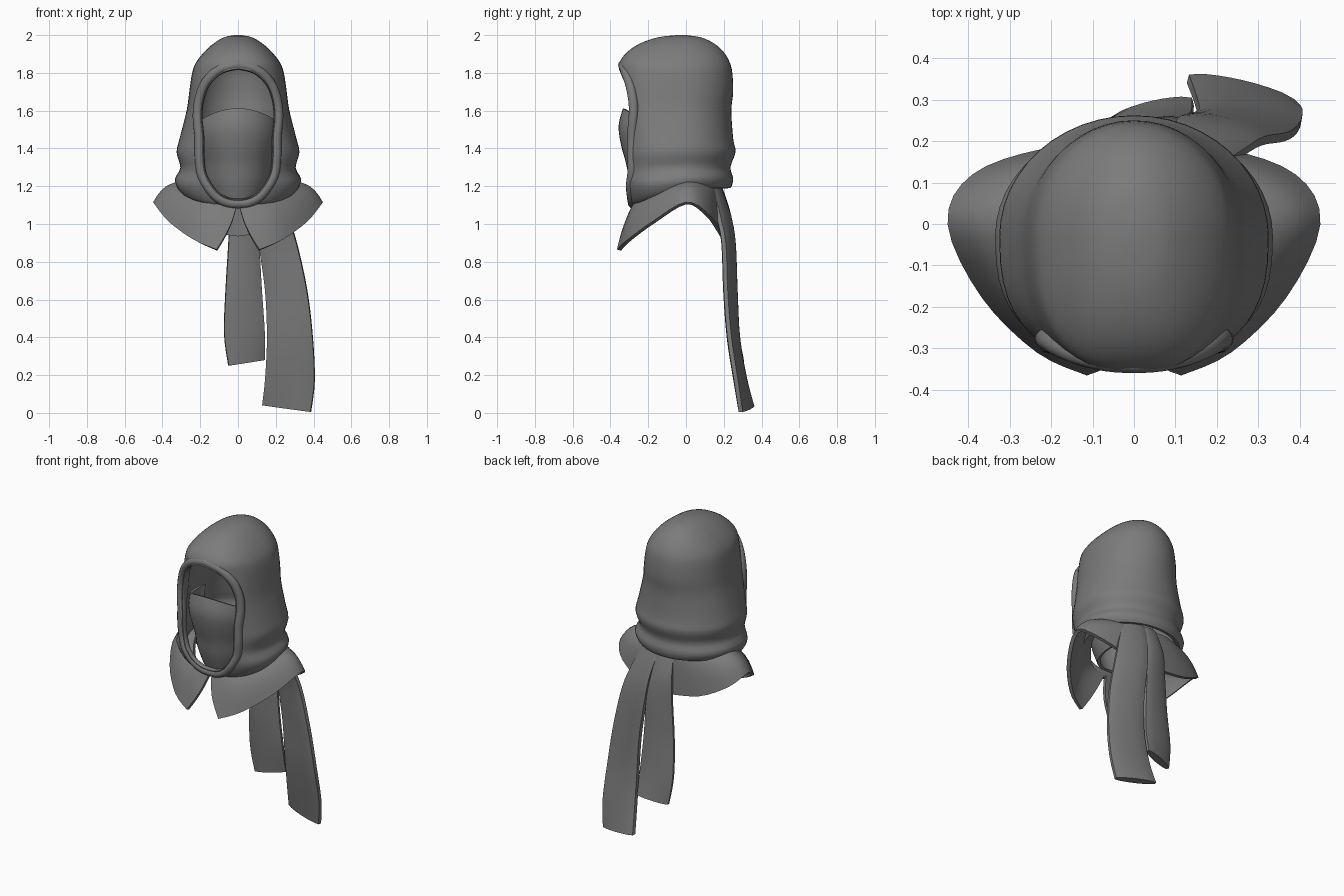
import bpy, bmesh, math
from mathutils import Vector

if "Cube" in bpy.data.objects:
    bpy.data.objects.remove(bpy.data.objects["Cube"])

cloth = bpy.data.materials.new("dark_grey_cloth")
cloth.diffuse_color = (0.2, 0.2, 0.2, 1)
cloth.use_nodes = True
cloth.node_tree.nodes["Principled BSDF"].inputs["Base Color"].default_value = cloth.diffuse_color


def spline(pts, n):
    """Catmull-Rom resampling of tuples of any length."""
    out = []
    for i in range(len(pts) - 1):
        a, b, c, d = (pts[max(i - 1, 0)], pts[i], pts[i + 1], pts[min(i + 2, len(pts) - 1)])
        for k in range(n):
            t = k / n
            out.append(tuple(0.5 * (2 * q + (r - p) * t + (2 * p - 5 * q + 4 * r - s) * t * t
                                    + (3 * q - p - 3 * r + s) * t ** 3)
                             for p, q, r, s in zip(a, b, c, d)))
    return out + [tuple(pts[-1])]


def finish(ob, angle=40):
    bpy.ops.object.select_all(action='DESELECT')
    ob.select_set(True)
    bpy.context.view_layer.objects.active = ob
    for m in list(ob.modifiers):
        bpy.ops.object.modifier_apply(modifier=m.name)
    bpy.ops.object.shade_smooth_by_angle(angle=math.radians(angle))


def grid(name, rows, wrap=False, caps=False):
    """Skin rows of points; wrap closes each row, caps closes both ends."""
    bm = bmesh.new()
    vs = [[bm.verts.new(p) for p in r] for r in rows]
    n = len(rows[0])
    for a, b in zip(vs, vs[1:]):
        for j in range(n if wrap else n - 1):
            k = (j + 1) % n
            bm.faces.new((a[j], a[k], b[k], b[j]))
    if caps:
        bm.faces.new(vs[0][::-1])
        bm.faces.new(vs[-1])
    bmesh.ops.recalc_face_normals(bm, faces=bm.faces)
    me = bpy.data.meshes.new(name)
    bm.to_mesh(me)
    bm.free()
    me.materials.append(cloth)
    ob = bpy.data.objects.new(name, me)
    bpy.context.collection.objects.link(ob)
    return ob


def thicken(ob, t, offset=0):
    m = ob.modifiers.new("thickness", 'SOLIDIFY')
    m.thickness, m.offset = t, offset


# Hood rows: front z, back z, half width, front y, back y, front squareness
HOOD = spline([
    (1.09, 1.20, .265, -.275, .20, 2.5), (1.12, 1.19, .305, -.30, .235, 2.5),
    (1.20, 1.24, .335, -.325, .25, 2.6), (1.28, 1.30, .305, -.335, .235, 2.6),
    (1.37, 1.38, .325, -.337, .262, 2.6), (1.45, 1.45, .310, -.34, .25, 2.6),
    (1.60, 1.60, .272, -.358, .24, 2.6), (1.70, 1.70, .258, -.36, .25, 2.6),
    (1.80, 1.80, .243, -.355, .245, 2.6), (1.855, 1.855, .222, -.352, .232, 2.6),
    (1.91, 1.91, .180, -.312, .20, 2.5), (1.955, 1.955, .130, -.245, .15, 2.4),
    (1.988, 1.988, .075, -.15, .08, 2.2), (2.0, 2.0, .02, -.05, .0, 2)], 3)
YC = -.03


def hood_ring(row, inset=0, drop=0, seg=48):
    zf, zb, w, yf, yb, n = row
    w, yf, yb = max(w - inset, .004), min(yf + inset, YC - .004), max(yb - inset, YC + .004)
    ring = []
    for i in range(seg):
        a = 2 * math.pi * i / seg
        c, s = math.cos(a), math.sin(a)
        e = 2 / n if s < 0 else 1
        x = w * math.copysign(abs(c) ** e, c)
        y = YC + (YC - yf if s < 0 else yb - YC) * math.copysign(abs(s) ** e, s)
        f = min(max((y - yf) / (yb - yf), 0), 1)
        ring.append((x, y, zf + (zb - zf) * min(1, f * 1.7) - drop))
    return ring


def hood_y(x, z):
    for p, q in zip(HOOD, HOOD[1:]):
        if p[0] <= z <= q[0]:
            f = (z - p[0]) / (q[0] - p[0])
            r = [i + (j - i) * f for i, j in zip(p, q)]
            return YC - (YC - r[3]) * max(0, 1 - (abs(x) / r[2]) ** r[5]) ** (1 / r[5])


hood = grid("hood", [hood_ring(r) for r in HOOD], True, True)

# Hollow the hood, then cut the face opening
hollow_rows = [hood_ring(r, .035, .03) for r in HOOD]
hollow_rows.insert(0, [(x, y, .9) for x, y, z in hollow_rows[0]])
hollow = grid("hollow_cutter", hollow_rows, True, True)
half = spline([(0, 1.822), (.085, 1.80), (.15, 1.74), (.183, 1.66), (.193, 1.57), (.183, 1.46),
               (.182, 1.36), (.168, 1.26), (.11, 1.17), (.05, 1.135), (0, 1.13)], 4)
outline = half + [(-x, z) for x, z in half[-2:0:-1]]
opening = grid("opening_cutter", [[(x, y, z) for x, z in outline] for y in (-.6, -.12)], True, True)
for cutter in (hollow, opening):
    m = hood.modifiers.new("cut", 'BOOLEAN')
    m.operation, m.object, m.solver = 'DIFFERENCE', cutter, 'EXACT'
finish(hood)
for cutter in (hollow, opening):
    bpy.data.objects.remove(cutter)

# Soft rolled rim, mostly buried in the cloth around the face opening
R = .026
rim_rows = []
for i in list(range(len(outline))) + [0]:
    (x, z), p0, p1 = outline[i], outline[i - 1], outline[(i + 1) % len(outline)]
    t = Vector((p1[0] - p0[0], 0, p1[1] - p0[1])).normalized()
    u = Vector((-t.z, 0, t.x))                      # outward from the opening
    v = Vector((0, 1, 0))
    p = Vector((x, hood_y(x, z) + .022, z)) + u * .021
    rim_rows.append([p + R * (u * math.cos(k * math.pi / 6) + v * math.sin(k * math.pi / 6))
                     for k in range(12)])
finish(grid("hood_rim", rim_rows, True), 60)

# Face mask: curved sheet with centre z, side drop, half width, front y
MASK = spline([(1.61, .075, .212, -.325), (1.52, .05, .205, -.348), (1.42, .03, .193, -.335),
               (1.32, 0, .183, -.308), (1.22, 0, .172, -.29), (1.13, 0, .145, -.262)], 3)
rows = []
for zc, drop, w, yf in MASK:
    row = []
    for i in range(25):
        a = math.radians(-105 + 210 * i / 24)
        side = math.sin(min(abs(a), math.pi / 2)) ** 2
        row.append((w * math.sin(a), yf + .22 * (1 - math.cos(a)), zc - drop * side))
    rows.append(row)
mask = grid("face_mask", rows)
thicken(mask, .018)
finish(mask)

# Collar: neck edge to hem, front to back, split at the front
NECK = [(.006, -.27, 1.10), (.12, -.25, 1.12), (.22, -.13, 1.18), (.25, 0, 1.22),
        (.20, .10, 1.22), (.10, .16, 1.20), (0, .17, 1.19)]
HEM = [(.112, -.355, .862), (.23, -.30, .915), (.36, -.17, 1.01), (.44, 0, 1.11),
       (.385, .11, 1.05), (.22, .17, .97), (0, .19, .935)]
right = []
for i, (a, b) in enumerate(zip(spline(NECK, 4), spline(HEM, 4))):
    a, b = Vector(a), Vector(b)
    front = max(0, 1 - i / 4)                       # the split edge curves inward
    bulge = Vector((b.x - a.x, b.y - a.y, 0)) * .12 + Vector((0, 0, .03))
    bulge = bulge * (1 - front) + Vector((-.015, -.01, 0)) * front
    right.append([a.lerp(b, k / 6) + bulge * math.sin(math.pi * k / 6) for k in range(7)])
left = [[Vector((-p.x, p.y, p.z)) for p in r] for r in right[-2::-1]]
collar = grid("collar", right + left)
thicken(collar, .022)
finish(collar)


# Scarf tails: left edge and right edge points from the knot down
def tail(name, edges, thick):
    rows = []
    for x0, y0, z0, x1, y1, z1 in spline(edges, 4):
        a, b = Vector((x0, y0, z0)), Vector((x1, y1, z1))
        d = (b - a).normalized()
        out = Vector((-d.y, d.x, 0))
        ring = []
        for sgn, ks in ((1, range(9)), (-1, range(8, -1, -1))):
            for k in ks:
                bulge = thick * (.4 + .6 * math.sin(math.pi * k / 8) ** .6)
                ring.append(a.lerp(b, k / 8) + out * sgn * bulge * .5)
        rows.append(ring)
    finish(grid(name, rows, True, True), 50)


tail("long_tail", [
    (.06, .17, 1.20, .20, .13, 1.20), (.09, .225, 1.05, .26, .17, 1.05),
    (.11, .25, .90, .31, .20, .90), (.145, .26, .65, .365, .21, .65),
    (.155, .272, .40, .395, .23, .40), (.145, .31, .18, .405, .265, .17),
    (.13, .35, .04, .385, .29, .005)], .055)
tail("short_tail", [
    (-.03, .16, 1.20, .08, .17, 1.20), (-.045, .205, 1.05, .09, .22, 1.05),
    (-.05, .212, .90, .11, .242, .90), (-.065, .215, .65, .125, .25, .65),
    (-.073, .235, .42, .14, .265, .44), (-.05, .25, .25, .142, .295, .28)], .05)
